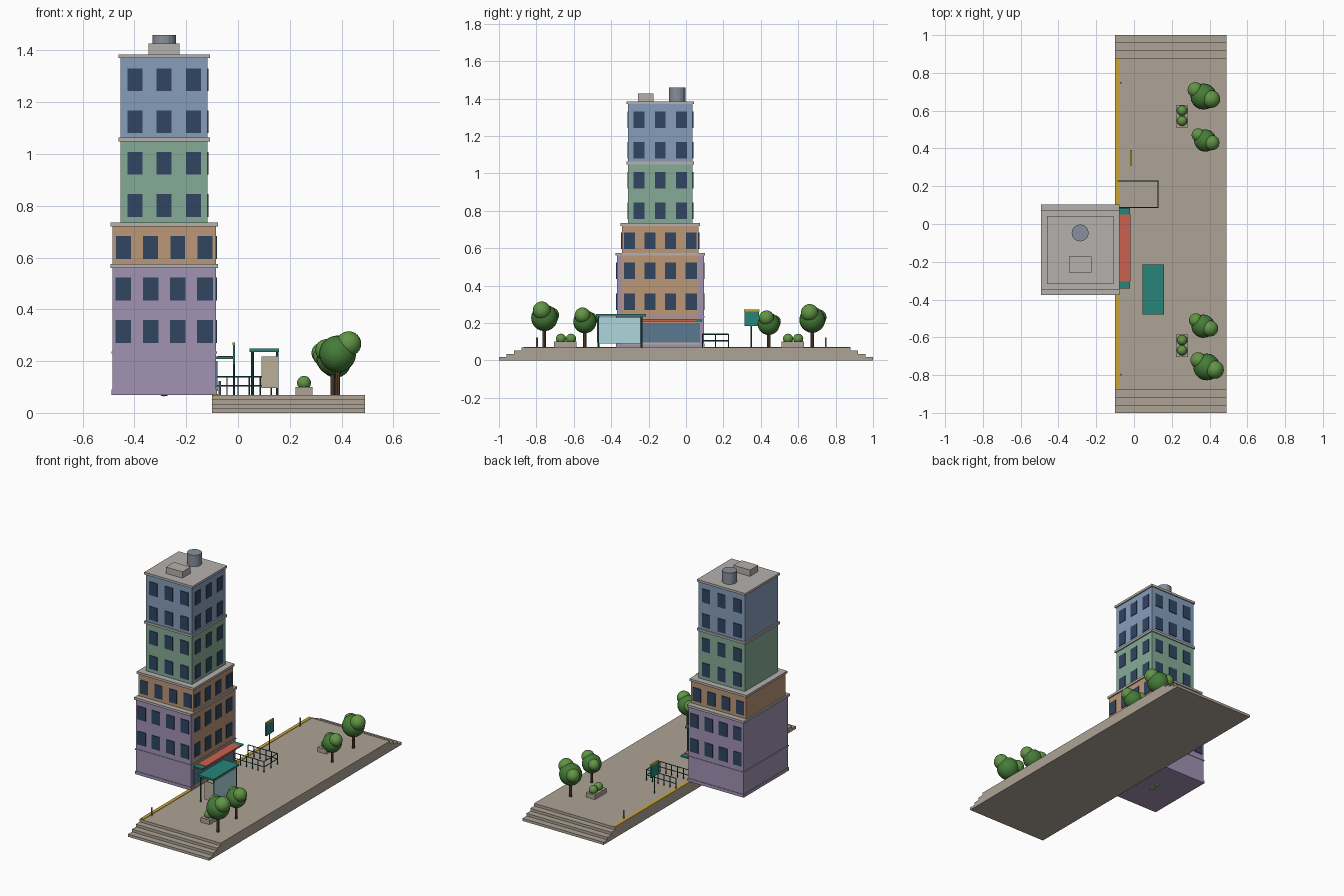
import bpy, bmesh, math
from mathutils import Matrix, Vector

if "Cube" in bpy.data.objects:
    bpy.data.objects.remove(bpy.data.objects["Cube"])

MATS = {}
PALETTE = {
    "stone": (0.42, 0.37, 0.30), "trim": (0.46, 0.44, 0.42), "purple": (0.36, 0.29, 0.45),
    "orange": (0.50, 0.31, 0.18), "green": (0.24, 0.41, 0.31), "blue": (0.24, 0.34, 0.50),
    "window": (0.03, 0.06, 0.12), "shopglass": (0.10, 0.19, 0.28), "teal": (0.02, 0.23, 0.19),
    "red": (0.60, 0.12, 0.08), "glass": (0.42, 0.68, 0.72), "metal": (0.25, 0.28, 0.33),
    "yellow": (0.60, 0.38, 0.03), "darkteal": (0.02, 0.10, 0.10), "beige": (0.50, 0.43, 0.33),
    "leaf": (0.06, 0.20, 0.04), "leaf_light": (0.12, 0.30, 0.06), "bark": (0.12, 0.06, 0.03),
}


def mat(key):
    if key not in MATS:
        m = bpy.data.materials.new(key)
        m.diffuse_color = (*PALETTE[key], 1)
        m.use_nodes = True
        m.node_tree.nodes["Principled BSDF"].inputs["Base Color"].default_value = m.diffuse_color
        MATS[key] = m
    return MATS[key]


def finish(name, bm, key):
    me = bpy.data.meshes.new(name)
    bm.to_mesh(me)
    bm.free()
    ob = bpy.data.objects.new(name, me)
    bpy.context.collection.objects.link(ob)
    me.materials.append(mat(key))
    return ob


def boxes(name, key, spans):
    """One object made of boxes given as (x0, x1, y0, y1, z0, z1)."""
    bm = bmesh.new()
    for x0, x1, y0, y1, z0, z1 in spans:
        c = Vector(((x0 + x1) / 2, (y0 + y1) / 2, (z0 + z1) / 2))
        bmesh.ops.create_cube(bm, size=1, matrix=Matrix.Translation(c) @
                              Matrix.Diagonal((x1 - x0, y1 - y0, z1 - z0, 1)))
    return finish(name, bm, key)


def rods(name, key, segs, r, sides=8):
    """One object made of cylinders between point pairs."""
    bm = bmesh.new()
    for a, b in segs:
        a, b = Vector(a), Vector(b)
        d = b - a
        m = Matrix.Translation((a + b) / 2) @ d.to_track_quat('Z', 'Y').to_matrix().to_4x4()
        bmesh.ops.create_cone(bm, cap_ends=True, segments=sides, radius1=r, radius2=r,
                              depth=d.length, matrix=m)
    return finish(name, bm, key)


def balls(name, key, items):
    """Smooth foliage spheres given as (x, y, z, r)."""
    bm = bmesh.new()
    for x, y, z, r in items:
        bmesh.ops.create_uvsphere(bm, u_segments=20, v_segments=12, radius=r,
                                  matrix=Matrix.Translation((x, y, z)))
    for f in bm.faces:
        f.smooth = True
    return finish(name, bm, key)


# Plaza slab with stepped ends
boxes("plaza_steps", "stone", [(-0.1, 0.49, -1 + 0.04 * k, 1 - 0.04 * k, 0.0175 * k, 0.0175 * (k + 1))
                               for k in range(4)])
boxes("curb_strip", "yellow", [(-0.1, -0.078, -0.87, 0.88, 0.07, 0.073)])

# Tower tiers: the upper volumes share the side faces of the lower ones
CX, CY = -0.285, -0.1375
TIERS = [  # name, colour, half x, half y, z0, z1, columns, window rows (z0), window width
    ("lower_tier", "purple", 0.20, 0.2325, 0.07, 0.56, 4, (0.27, 0.435), 0.06),
    ("setback_tier", "orange", 0.20, 0.205, 0.575, 0.72, 4, (0.595,), 0.057),
    ("middle_tier", "green", 0.168, 0.1725, 0.735, 1.048, 3, (0.757, 0.92), 0.058),
    ("top_tier", "blue", 0.168, 0.1725, 1.06, 1.37, 3, (1.08, 1.243), 0.058),
]
P = 0.004
for name, key, hx, hy, z0, z1, n, rows, w in TIERS:
    boxes(name, key, [(CX - hx, CX + hx, CY - hy, CY + hy, z0, z1)])
    boxes(name + "_cornice", "trim", [(CX - hx - 0.008, CX + hx + 0.008, CY - hy - 0.007, CY + hy + 0.007,
                                       z1, z1 + 0.015)])
    panes = []
    step_x = 0.105 if n == 4 else 0.113
    step_y = 0.11 if n == 4 else 0.114
    for z in rows:
        for i in range(n):
            x = CX + (i - (n - 1) / 2) * step_x
            y = CY + (i - (n - 1) / 2) * step_y
            for s in (-1, 1):
                yy = CY + s * hy
                panes.append((x - w / 2, x + w / 2, yy - P, yy + P, z, z + 0.088))
            xx = CX + hx
            panes.append((xx - P, xx + P, y - w / 2, y + w / 2, z, z + 0.088))
    boxes(name + "_windows", "window", panes)

boxes("street_facade_panel", "orange", [(-0.09, -0.0843, CY - 0.205, CY + 0.205, 0.097, 0.56)])
boxes("base_bands", "purple", [(CX - 0.204, CX + 0.204, CY - 0.236, CY + 0.236, a, b)
                               for a, b in ((0.07, 0.09), (0.23, 0.237))])

# Shopfront and awning
boxes("shop_window", "shopglass", [(-0.09, -0.08, -0.345, 0.075, 0.095, 0.2)])
boxes("shop_sill", "beige", [(-0.09, -0.077, -0.345, 0.075, 0.085, 0.095)])
boxes("awning", "teal", [(-0.086, -0.02, -0.342, 0.085, 0.209, 0.218)])
boxes("awning_centre", "red", [(-0.08, -0.0195, -0.305, 0.05, 0.211, 0.2205)])

# Rooftop equipment
rods("roof_tank", "metal", [((-0.285, -0.047, 1.384), (-0.285, -0.047, 1.46))], 0.045, 16)
boxes("roof_unit", "trim", [(-0.345, -0.225, -0.257, -0.173, 1.384, 1.427)])

# Waiting shelter
boxes("shelter_roof", "teal", [(0.044, 0.158, -0.48, -0.215, 0.236, 0.248)])
rods("shelter_posts", "darkteal", [((x, y, 0.07), (x, y, 0.238))
                                   for x in (0.056, 0.152) for y in (-0.468, -0.238)], 0.005)
boxes("shelter_glass", "glass", [(0.15, 0.154, -0.468, -0.238, 0.09, 0.23)])
boxes("shelter_panel", "beige", [(0.09, 0.154, -0.477, -0.469, 0.097, 0.217)])

# Guard rail on three sides
corners = [(-0.085, 0.088), (0.128, 0.088), (0.128, 0.228), (-0.085, 0.228)]
segs = []
for (ax, ay), (bx, by) in zip(corners, corners[1:]):
    for z in (0.105, 0.14):
        segs.append(((ax, ay, z), (bx, by, z)))
    n = 5 if ay == by else 2
    for i in range(n + 1):
        x, y = ax + (bx - ax) * i / n, ay + (by - ay) * i / n
        segs.append(((x, y, 0.07), (x, y, 0.14)))
rods("guard_rail", "darkteal", segs, 0.003, 6)

# Stop sign post and bollards
rods("sign_pole", "darkteal", [((-0.016, 0.35, 0.07), (-0.016, 0.35, 0.262))], 0.004)
boxes("sign_board", "teal", [(-0.02, -0.012, 0.312, 0.39, 0.185, 0.262)])
boxes("sign_cap", "yellow", [(-0.021, -0.011, 0.31, 0.392, 0.262, 0.272)])
rods("bollards", "metal", [((-0.07, y, 0.07), (-0.07, y, 0.123)) for y in (-0.797, 0.747)], 0.005)

# Planters with shrubs
for i, y in enumerate((-0.645, 0.57)):
    boxes(f"planter_{i}", "stone", [(0.222, 0.287, y - 0.06, y + 0.06, 0.07, 0.1)])
    balls(f"planter_shrubs_{i}", "leaf_light", [(0.255, y + d, 0.116, 0.027) for d in (-0.024, 0.03)])

# Indoor shrubs that just break through the floor
balls("indoor_shrubs", "leaf_light", [(CX, CY + d, 0.092, 0.028) for d in (-0.025, 0.025)])

# Trees: trunk, large crown and two side clumps
for i, (x, y, z, r) in enumerate([(0.385, -0.757, 0.228, 0.071), (0.366, -0.541, 0.207, 0.062),
                                  (0.377, 0.442, 0.195, 0.059), (0.368, 0.675, 0.217, 0.069)]):
    rods(f"tree_trunk_{i}", "bark", [((x, y, 0.07), (x, y, z))], 0.009)
    balls(f"tree_crown_{i}", "leaf", [(x, y, z, r)])
    balls(f"tree_clumps_{i}", "leaf_light", [(x + 0.6 * r, y - 0.2 * r, z + 0.55 * r, 0.68 * r),
                                             (x - 0.62 * r, y + 0.5 * r, z + 0.2 * r, 0.6 * r)])
